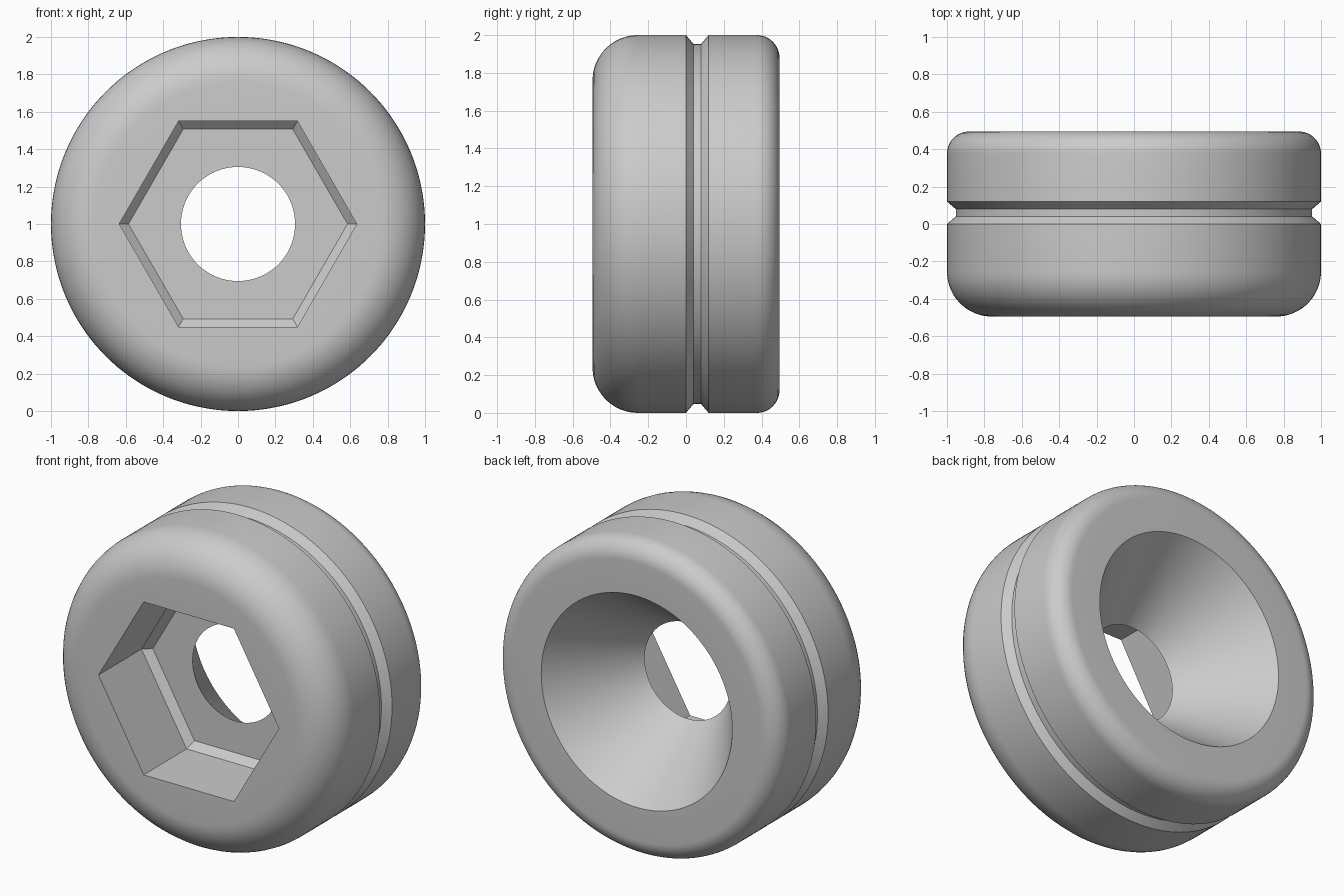
import bpy
import bmesh
from math import sin, cos, pi, radians

if "Cube" in bpy.data.objects:
    bpy.data.objects.remove(bpy.data.objects["Cube"])

SIDES = 144          # multiple of six, so hexagon corners land on vertices
HALF = 0.495         # half of the body depth


def fillet(radius, y_centre, start, steps=12):
    """Quarter-round profile of the outer rim, as (radius, y, is_hex)."""
    return [(1 - radius + radius * cos(a), y_centre + radius * sin(a), False)
            for a in (radians(start + 90 * i / steps) for i in range(steps + 1))]


# Closed cross-section: front rim, groove, back rim, countersink, hex pocket
profile = fillet(0.24, -HALF + 0.24, -90)
profile += [(1, 0, False), (0.953, 0.04, False), (0.953, 0.08, False), (1, 0.12, False)]
profile += fillet(0.12, HALF - 0.12, 0)
profile += [(0.672, HALF, False), (0.305, -0.02, False)]
profile += [(0.507, -0.02, True), (0.55, -0.063, True), (0.55, -HALF, True)]


def make_ring(bm, size, y, is_hex):
    """Circle of a given radius, or hexagon of a given apothem, around y."""
    verts = []
    for i in range(SIDES):
        a = 2 * pi * i / SIDES
        r = size / cos(a % (pi / 3) - pi / 6) if is_hex else size
        verts.append(bm.verts.new((r * cos(a), y, 1 + r * sin(a))))
    return verts


bm = bmesh.new()
rings = [make_ring(bm, *p) for p in profile]
for j, ring in enumerate(rings):
    following = rings[(j + 1) % len(rings)]
    for i in range(SIDES):
        k = (i + 1) % SIDES
        bm.faces.new((ring[i], ring[k], following[k], following[i]))
bmesh.ops.recalc_face_normals(bm, faces=bm.faces)

mesh = bpy.data.meshes.new("hex_socket_bushing")
bm.to_mesh(mesh)
bm.free()
bushing = bpy.data.objects.new("hex_socket_bushing", mesh)
bpy.context.collection.objects.link(bushing)

# Plain grey finish
grey = bpy.data.materials.new("plain_grey")
grey.use_nodes = True
colour = (0.6, 0.6, 0.6, 1)
grey.diffuse_color = colour
grey.node_tree.nodes["Principled BSDF"].inputs["Base Color"].default_value = colour
mesh.materials.append(grey)

bpy.context.view_layer.objects.active = bushing
bushing.select_set(True)
bpy.ops.object.shade_smooth_by_angle(angle=radians(25))
